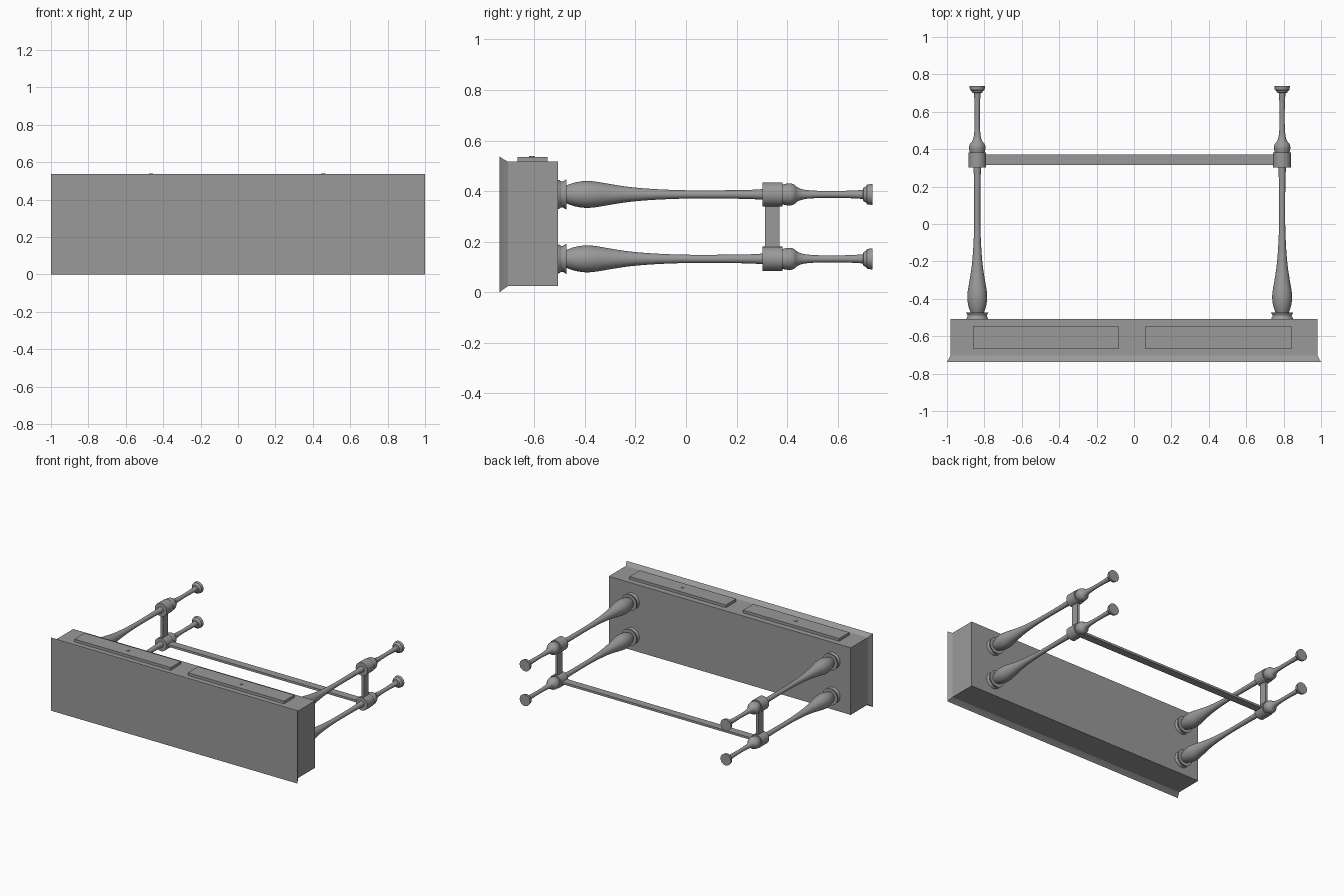
import bpy, bmesh
from math import sin, cos, tau, radians
from mathutils import Vector

if "Cube" in bpy.data.objects:
    bpy.data.objects.remove(bpy.data.objects["Cube"])

# Dark grey finish shared by every part
grey = bpy.data.materials.new("dark_grey")
grey.diffuse_color = (0.32, 0.32, 0.32, 1)
grey.use_nodes = True
grey.node_tree.nodes["Principled BSDF"].inputs["Base Color"].default_value = grey.diffuse_color


def loft(name, rings):
    # Skin a stack of equal-length vertex rings and cap both ends
    bm = bmesh.new()
    rows = [[bm.verts.new(p) for p in r] for r in rings]
    n = len(rows[0])
    for a, b in zip(rows, rows[1:]):
        for i in range(n):
            j = (i + 1) % n
            bm.faces.new((a[i], a[j], b[j], b[i]))
    bm.faces.new(rows[0])
    bm.faces.new(rows[-1])
    bmesh.ops.recalc_face_normals(bm, faces=bm.faces)
    me = bpy.data.meshes.new(name)
    bm.to_mesh(me)
    bm.free()
    for p in me.polygons:
        p.use_smooth = True
    me.set_sharp_from_angle(angle=radians(24))
    me.materials.append(grey)
    ob = bpy.data.objects.new(name, me)
    bpy.context.collection.objects.link(ob)
    return ob


def rect(x0, x1, z0, z1, y):
    return [(x0, y, z0), (x1, y, z0), (x1, y, z1), (x0, y, z1)]


def box(name, x0, x1, y0, y1, z0, z1):
    return loft(name, [rect(x0, x1, z0, z1, y0), rect(x0, x1, z0, z1, y1)])


def lathe(name, profile, x, z, n=32):
    # Turn (y, radius) points about an axis parallel to y
    return loft(name, [[(x + r * cos(tau * i / n), y, z + r * sin(tau * i / n))
                        for i in range(n)] for y, r in profile])


def smooth(pts, steps=4):
    # Catmull-Rom curve through the points
    p = [Vector(q) for q in [pts[0]] + pts + [pts[-1]]]
    out = []
    for a, b, c, d in zip(p, p[1:], p[2:], p[3:]):
        for k in range(steps):
            t = k / steps
            out.append(0.5 * (2 * b + (c - a) * t + (2 * a - 5 * b + 4 * c - d) * t * t
                              + (3 * b - a - 3 * c + d) * t ** 3))
    return [tuple(v) for v in out] + [pts[-1]]


# Table top with flared edge, merging into the apron box
flare = [(-0.737, 0.0), (-0.728, 0.006), (-0.715, 0.0125), (-0.704, 0.018), (-0.507, 0.018)]
loft("table_top", [rect(-1 + i, 1 - i, i * 1.35, 0.537 - i * 1.15, y) for y, i in flare])

# Drawer fronts and knobs
for side, x0, x1 in (("left", -0.860, -0.079), ("right", 0.060, 0.841)):
    box(side + "_drawer", x0, x1, -0.667, -0.548, 0.50, 0.536)
    bpy.ops.mesh.primitive_cylinder_add(vertices=20, radius=0.011, depth=0.02,
                                        location=((x0 + x1) / 2 + 0.005, -0.61, 0.530))
    bpy.context.object.name = side + "_knob"
    bpy.context.object.data.materials.append(grey)

# Turned legs: collar, vase shaft, joint block, bead, ankle and foot
collar = smooth([(-0.515, 0.060), (-0.503, 0.057), (-0.49, 0.051), (-0.472, 0.061)])
shaft = smooth([(-0.472, 0.036), (-0.44, 0.047), (-0.40, 0.053), (-0.36, 0.051),
                (-0.30, 0.041), (-0.22, 0.029), (-0.12, 0.021), (0.0, 0.0165),
                (0.15, 0.0165), (0.25, 0.018), (0.302, 0.021)])
block = [(0.302, 0.048), (0.382, 0.048), (0.382, 0.039)]
ankle = smooth([(0.388, 0.041), (0.41, 0.044), (0.428, 0.039), (0.445, 0.026),
                (0.48, 0.017), (0.56, 0.0135), (0.65, 0.015), (0.70, 0.018)])
foot = [(0.702, 0.027), (0.711, 0.031), (0.717, 0.039), (0.737, 0.042)]
leg = collar + shaft + block + ankle + foot

XS, ZS = (-0.838, 0.792), (0.132, 0.387)
for side, x in zip(("left", "right"), XS):
    for level, z in zip(("lower", "upper"), ZS):
        lathe(f"{side}_{level}_leg", leg, x, z)
    # Short side stretcher
    box(side + "_stretcher", x - 0.010, x + 0.010, 0.313, 0.370, ZS[0], ZS[1])

# Long stretcher between the lower pair of legs
box("long_stretcher", XS[0], XS[1], 0.316, 0.372, ZS[0] - 0.008, ZS[0] + 0.008)
